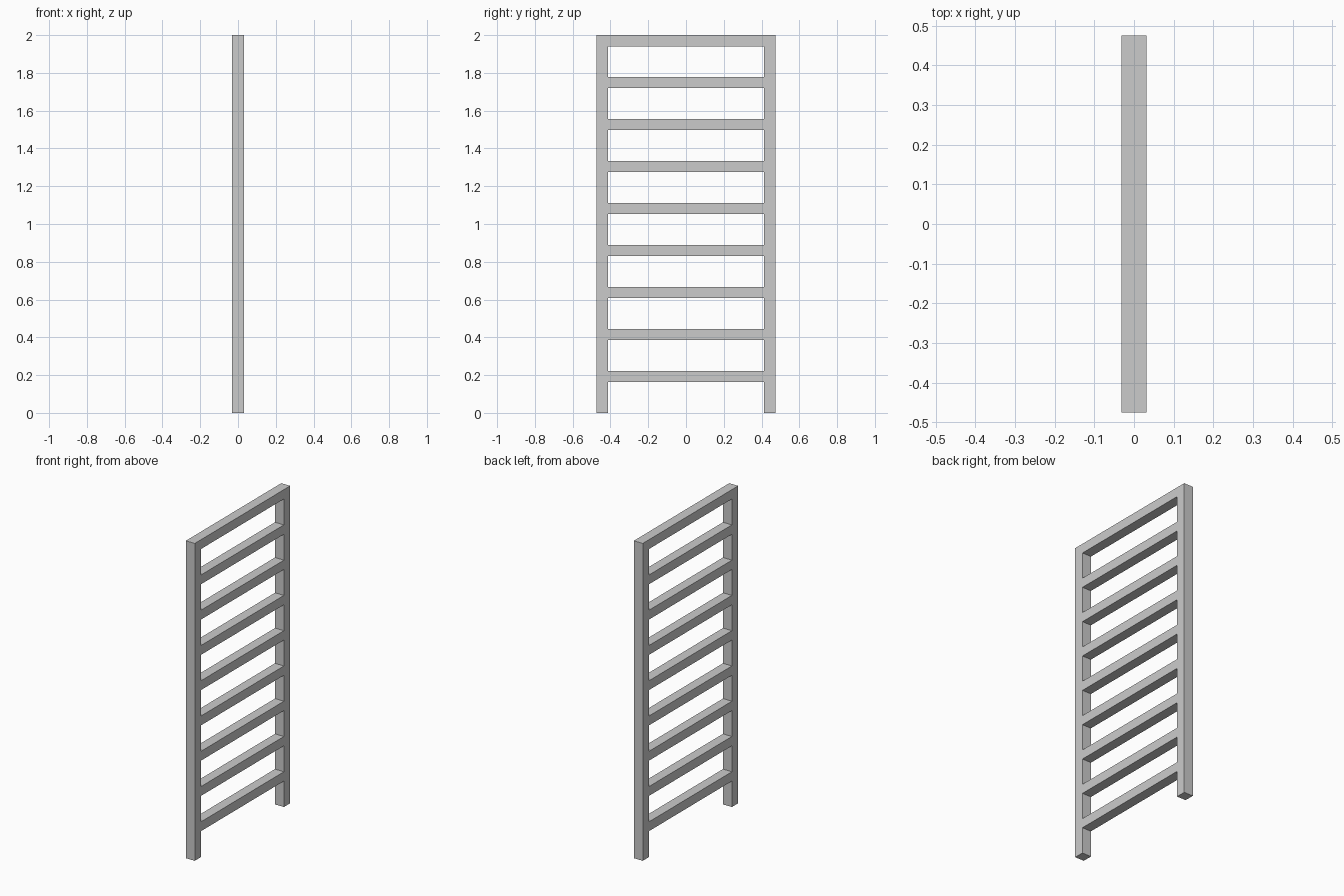
import bpy, bmesh

if "Cube" in bpy.data.objects:
    bpy.data.objects.remove(bpy.data.objects["Cube"])

HEIGHT, HALF_WIDTH, THICK = 2.0, 0.475, 0.0625
RUNGS, RUNG_H = 9, 0.059
STEP = HEIGHT / RUNGS

# Grid lines of the side profile: post edges across, rung edges up
ys = [-HALF_WIDTH, -HALF_WIDTH + THICK, HALF_WIDTH - THICK, HALF_WIDTH]
zs = [0.0]
for i in range(1, RUNGS + 1):
    zs += [i * STEP - RUNG_H, i * STEP]

bm = bmesh.new()
grid = [[bm.verts.new((-THICK / 2, y, z)) for y in ys] for z in zs]


def cell(row, col):
    a, b = grid[row], grid[row + 1]
    bm.faces.new((a[col], b[col], b[col + 1], a[col + 1]))


for row in range(len(zs) - 1):
    # Two side posts
    cell(row, 0)
    cell(row, 2)
    # Rungs fill every second row between the posts
    if row % 2 == 1:
        cell(row, 1)

# Give the flat profile its thickness as one welded piece
result = bmesh.ops.extrude_face_region(bm, geom=bm.faces[:], use_keep_orig=True)
new_verts = [g for g in result["geom"] if isinstance(g, bmesh.types.BMVert)]
bmesh.ops.translate(bm, verts=new_verts, vec=(THICK, 0, 0))
bmesh.ops.recalc_face_normals(bm, faces=bm.faces[:])

mesh = bpy.data.meshes.new("ladder_frame")
bm.to_mesh(mesh)
bm.free()
ladder = bpy.data.objects.new("ladder_frame", mesh)
bpy.context.collection.objects.link(ladder)
